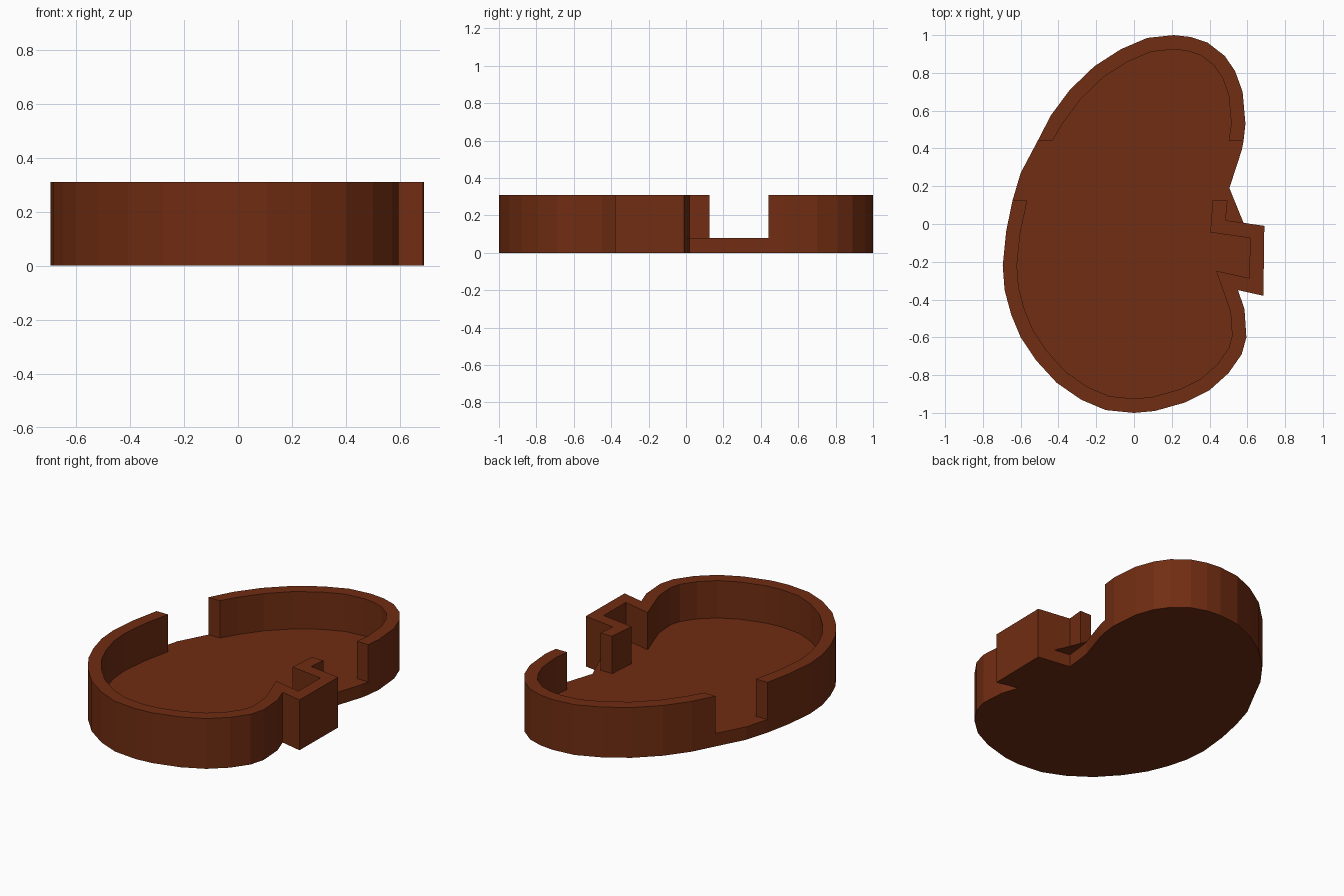
import bpy, bmesh
from mathutils import Vector

if "Cube" in bpy.data.objects:
    bpy.data.objects.remove(bpy.data.objects["Cube"])

FLOOR, TOP, WALL = 0.08, 0.31, 0.075

mat = bpy.data.materials.new("brown")
mat.diffuse_color = (0.165, 0.026, 0.006, 1)
mat.use_nodes = True
mat.node_tree.nodes["Principled BSDF"].inputs["Base Color"].default_value = mat.diffuse_color


def finish(name, bm):
    bmesh.ops.recalc_face_normals(bm, faces=bm.faces[:])
    mesh = bpy.data.meshes.new(name)
    bm.to_mesh(mesh)
    bm.free()
    mesh.materials.append(mat)
    ob = bpy.data.objects.new(name, mesh)
    bpy.context.collection.objects.link(ob)
    return ob


def prism(name, pts, z0, z1):
    bm = bmesh.new()
    face = bm.faces.new([bm.verts.new((x, y, z0)) for x, y in pts])
    ext = bmesh.ops.extrude_face_region(bm, geom=[face], use_keep_orig=True)
    for v in ext["geom"]:
        if isinstance(v, bmesh.types.BMVert):
            v.co.z = z1
    return finish(name, bm)


def inset(path):
    """Offset an open counter-clockwise path inwards; its ends stay level in y."""
    p = [Vector(q) for q in path]
    out = []
    for i in range(1, len(p) - 1):
        a, b = (p[i] - p[i - 1]).normalized(), (p[i + 1] - p[i]).normalized()
        na, nb = Vector((-a.y, a.x)), Vector((-b.y, b.x))
        m = (na + nb) / (1 + na.dot(nb))
        out.append(tuple(p[i] + m * WALL))
    first = (p[0].x - 0.078 if p[0].x > 0 else p[0].x + 0.078, p[0].y)
    last = (p[-1].x - 0.078 if p[-1].x > 0 else p[-1].x + 0.078, p[-1].y)
    return [first] + out + [last]


# Outer outline of the back wall, right gap to left gap
back = [(0.58, 0.44), (0.59, 0.53), (0.575, 0.70), (0.535, 0.81), (0.48, 0.89),
        (0.39, 0.96), (0.30, 0.99), (0.21, 1.0), (0.07, 0.985), (-0.07, 0.925),
        (-0.21, 0.835), (-0.34, 0.71), (-0.44, 0.575), (-0.51, 0.44)]
# Outer outline of the front wall, left gap round to the square tab on the right
front = [(-0.643, 0.125), (-0.677, -0.04), (-0.695, -0.22), (-0.685, -0.35),
         (-0.65, -0.48), (-0.60, -0.60), (-0.52, -0.72), (-0.41, -0.84),
         (-0.28, -0.93), (-0.15, -0.985), (0.0, -1.0), (0.11, -0.99),
         (0.27, -0.945), (0.40, -0.88), (0.50, -0.79), (0.57, -0.69),
         (0.595, -0.60), (0.585, -0.45), (0.55, -0.35), (0.685, -0.38),
         (0.69, -0.01), (0.485, 0.02), (0.495, 0.125)]

# Floor slab, including the sills of both gaps
prism("tray_floor", back + [(-0.60, 0.27)] + front + [(0.505, 0.19), (0.57, 0.39)],
      0, FLOOR)

# Raised walls
for name, path in (("back_wall", back), ("front_wall", front)):
    prism(name, path + inset(path)[::-1], FLOOR, TOP)

# Thin web beside the tab
prism("corner_web", [(0.58, 0.006), (0.505, 0.19), (0.495, 0.125), (0.485, 0.02)],
      FLOOR - 0.004, FLOOR)
